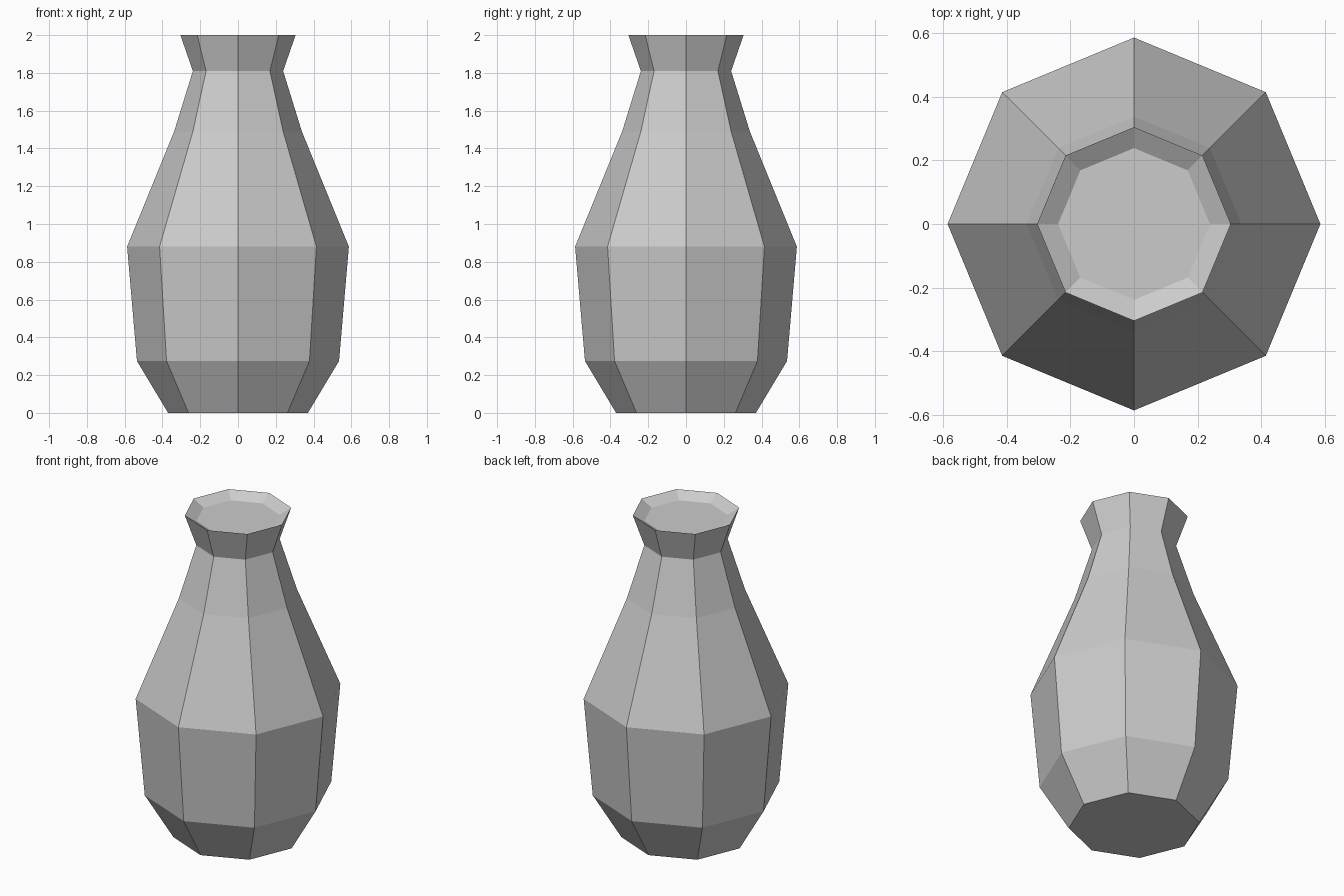
import bpy, bmesh
from math import cos, sin, tau

if "Cube" in bpy.data.objects:
    bpy.data.objects.remove(bpy.data.objects["Cube"])

SIDES = 8
# (radius, height) from the base, up the outside, over the rim to the sunken mouth
PROFILE = [(0.37, 0), (0.535, 0.275), (0.587, 0.88), (0.338, 1.49),
           (0.239, 1.81), (0.305, 2.0), (0.239, 1.96)]

bm = bmesh.new()

# Stacked octagonal rings
rings = [[bm.verts.new((r * cos(tau * i / SIDES), r * sin(tau * i / SIDES), z))
          for i in range(SIDES)] for r, z in PROFILE]

# Side walls
for low, high in zip(rings, rings[1:]):
    for i in range(SIDES):
        j = (i + 1) % SIDES
        bm.faces.new((low[i], low[j], high[j], high[i]))

# Base and mouth caps
bm.faces.new(rings[0][::-1])
bm.faces.new(rings[-1])

mesh = bpy.data.meshes.new("vase")
bm.to_mesh(mesh)
bm.free()
bpy.context.collection.objects.link(bpy.data.objects.new("vase", mesh))
